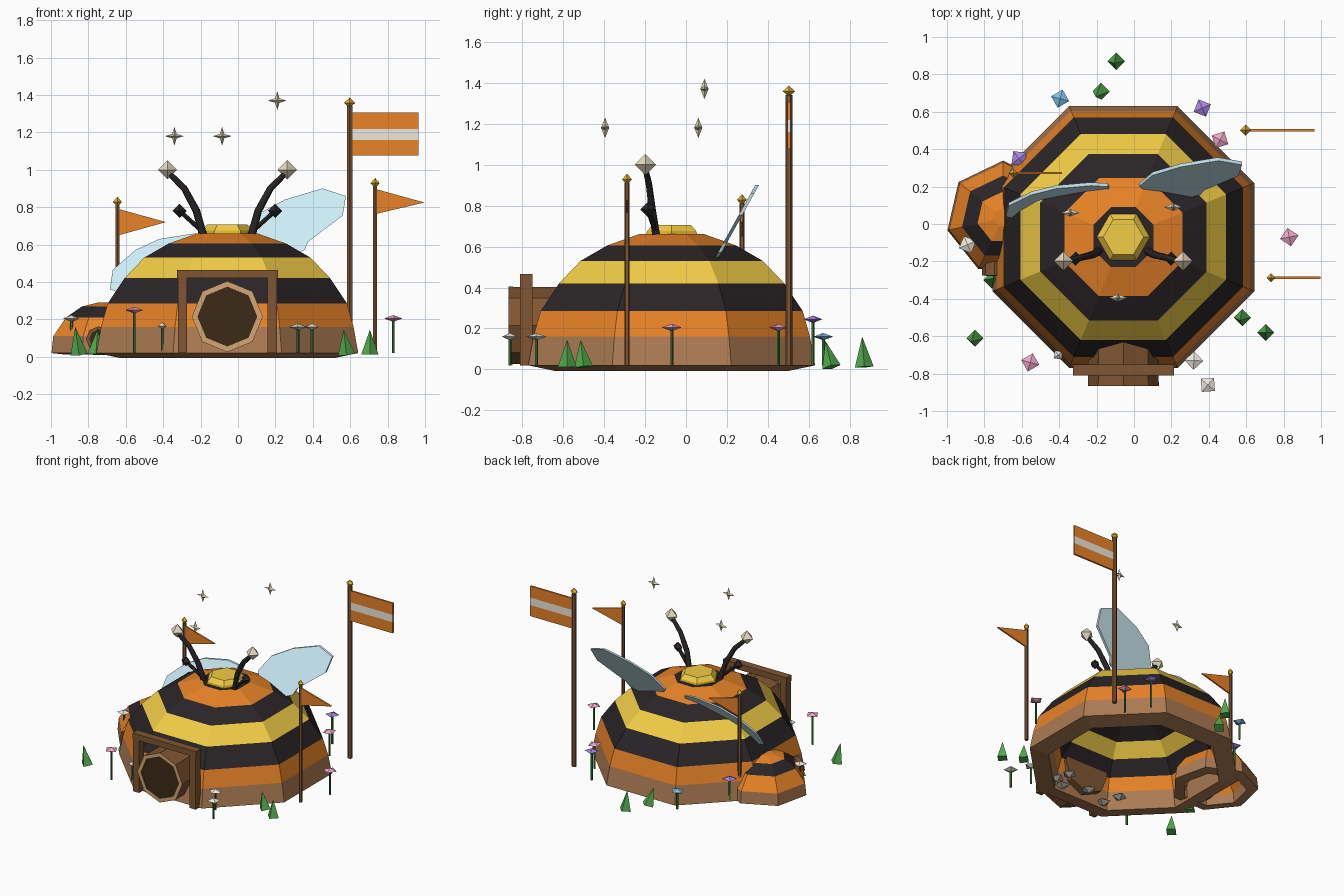
import bpy, bmesh
from math import pi, cos, sin
from mathutils import Vector, Matrix

if "Cube" in bpy.data.objects:
    bpy.data.objects.remove(bpy.data.objects["Cube"])

COLORS = {
    "orange": (0.91, 0.51, 0.17), "yellow": (0.95, 0.80, 0.28), "black": (0.18, 0.16, 0.17),
    "earth": (0.67, 0.48, 0.33), "wood": (0.50, 0.34, 0.21), "tan": (0.83, 0.65, 0.45),
    "dark": (0.25, 0.18, 0.12), "cream": (0.90, 0.86, 0.74), "gold": (0.88, 0.70, 0.18),
    "wing_blue": (0.80, 0.93, 0.97), "white": (0.93, 0.91, 0.87), "pink": (0.94, 0.64, 0.78),
    "purple": (0.65, 0.52, 0.90), "sky": (0.50, 0.75, 0.92), "green": (0.33, 0.67, 0.31),
    "stem": (0.22, 0.45, 0.22), "grey": (0.66, 0.65, 0.63),
}
MATS = {}
for key, rgb in COLORS.items():
    MATS[key] = bpy.data.materials.new(key)
    MATS[key].diffuse_color = (*[c ** 2.2 for c in rgb], 1)


def make(name, bm, *colors):
    bmesh.ops.recalc_face_normals(bm, faces=bm.faces)
    me = bpy.data.meshes.new(name)
    bm.to_mesh(me)
    bm.free()
    for c in colors:
        me.materials.append(MATS[c])
    ob = bpy.data.objects.new(name, me)
    bpy.context.collection.objects.link(ob)
    return ob


def lathe(name, center, profile, colors, n, phase, cap=True, base=False):
    """Faceted body of revolution, one colour per band, last colour for the cap."""
    bm = bmesh.new()
    rings = [[bm.verts.new((center[0] + r * cos(phase + 2 * pi * i / n),
                            center[1] + r * sin(phase + 2 * pi * i / n), z))
              for i in range(n)] for r, z in profile]
    names = list(dict.fromkeys(colors))
    for k in range(len(rings) - 1):
        for i in range(n):
            j = (i + 1) % n
            f = bm.faces.new((rings[k][i], rings[k][j], rings[k + 1][j], rings[k + 1][i]))
            f.material_index = names.index(colors[k])
    if cap:
        bm.faces.new(rings[-1]).material_index = names.index(colors[-1])
    if base:
        bm.faces.new(rings[0][::-1])
    return make(name, bm, *names)


def shell(ob, t):
    m = ob.modifiers.new("wall", "SOLIDIFY")
    m.thickness, m.offset = t, -1


def rod(name, a, b, r1, color, n=6, r2=None):
    a, b = Vector(a), Vector(b)
    d = b - a
    M = Matrix.Translation((a + b) / 2) @ Vector((0, 0, 1)).rotation_difference(d).to_matrix().to_4x4()
    bm = bmesh.new()
    bmesh.ops.create_cone(bm, cap_ends=True, segments=n, radius1=r1,
                          radius2=r1 if r2 is None else r2, depth=d.length, matrix=M)
    bmesh.ops.remove_doubles(bm, verts=bm.verts, dist=1e-5)
    return make(name, bm, color)


def gem(name, p, r, h, color, turn=0.0):
    """Octahedron with radius r and half height h."""
    bm = bmesh.new()
    ring = [bm.verts.new((p[0] + r * cos(turn + i * pi / 2), p[1] + r * sin(turn + i * pi / 2), p[2]))
            for i in range(4)]
    for s in (h, -h):
        tip = bm.verts.new((p[0], p[1], p[2] + s))
        for i in range(4):
            bm.faces.new((ring[i], ring[(i + 1) % 4], tip))
    return make(name, bm, color)


def box(name, lo, hi, color):
    lo, hi = Vector(lo), Vector(hi)
    bm = bmesh.new()
    bmesh.ops.create_cube(bm, size=1, matrix=Matrix.Translation((lo + hi) / 2)
                          @ Matrix.Diagonal((*(hi - lo), 1)))
    return make(name, bm, color)


def plate(name, outline, y_at, color, t=0.012):
    """Thin plate from an x-z outline; y_at gives y for a height."""
    bm = bmesh.new()
    front = [bm.verts.new((x, y_at(z) - t / 2, z)) for x, z in outline]
    back = [bm.verts.new((x, y_at(z) + t / 2, z)) for x, z in outline]
    bm.faces.new(front)
    bm.faces.new(back[::-1])
    for i in range(len(front)):
        j = (i + 1) % len(front)
        bm.faces.new((front[i], back[i], back[j], front[j]))
    return make(name, bm, color)


CX, CY = -0.057, -0.07

# Main striped dome and its golden cap
k = 1 / cos(pi / 8)
prof = [(0.70, 0.02), (0.675, 0.16), (0.64, 0.285), (0.55, 0.42), (0.445, 0.53), (0.315, 0.605), (0.16, 0.66)]
shell(lathe("main_dome", (CX, CY), [(r * k, z) for r, z in prof],
            ["earth", "orange", "black", "yellow", "black", "orange", "black"], 8, pi / 8), 0.14)
lathe("dome_cap", (CX, CY), [(0.145, 0.655), (0.138, 0.675), (0.108, 0.706)],
      ["gold", "yellow", "yellow"], 6, 0, base=True)

# Small side dome with its little round door
shell(lathe("side_dome", (-0.70, 0.034), [(0.305, 0.02), (0.295, 0.11), (0.225, 0.21), (0.14, 0.268), (0.05, 0.29)],
            ["earth", "orange", "black", "orange", "orange"], 7, pi / 2), 0.08)
rod("side_door", (-0.745, -0.1, 0.095), (-0.745, -0.275, 0.095), 0.068, "wood", 8)
rod("side_door_hole", (-0.745, -0.26, 0.095), (-0.745, -0.279, 0.095), 0.05, "dark", 8)

# Entrance tunnel, rim, dark opening and timber frame
rod("tunnel", (CX, -0.58, 0.215), (CX, -0.85, 0.215), 0.188, "wood", 8)
bm = bmesh.new()
loops = []
for r, y in ((0.19, -0.845), (0.19, -0.866), (0.16, -0.866), (0.16, -0.845)):
    loops.append([bm.verts.new((CX + r * cos(i * pi / 4), y, 0.215 + r * sin(i * pi / 4))) for i in range(8)])
for a in range(4):
    for i in range(8):
        j = (i + 1) % 8
        f = bm.faces.new((loops[a][i], loops[a][j], loops[(a + 1) % 4][j], loops[(a + 1) % 4][i]))
        f.material_index = 0 if a == 1 else 1
make("tunnel_rim", bm, "tan", "wood")
rod("tunnel_opening", (CX, -0.84, 0.215), (CX, -0.858, 0.215), 0.165, "dark", 8)
for s in (-1, 1):
    xs = sorted((CX + s * 0.215, CX + s * 0.265))
    box("frame_post", (xs[0], -0.81, 0.02), (xs[1], -0.75, 0.43), "wood")
box("frame_lintel", (CX - 0.27, -0.81, 0.42), (CX + 0.27, -0.75, 0.465), "wood")

# Wings share one tilted plane
def tilt(z):
    return 0.15 + 0.556 * (z - 0.545)
plate("right_wing", [(0.03, 0.655), (0.10, 0.76), (0.25, 0.84), (0.45, 0.90), (0.577, 0.86), (0.56, 0.755),
                     (0.375, 0.615), (0.355, 0.57), (0.27, 0.535), (0.06, 0.60)], tilt, "wing_blue", 0.018)
plate("left_wing", [(-0.14, 0.65), (-0.23, 0.66), (-0.42, 0.63), (-0.55, 0.57), (-0.67, 0.465), (-0.685, 0.36),
                    (-0.62, 0.34), (-0.42, 0.40), (-0.25, 0.46), (-0.12, 0.57)], tilt, "wing_blue", 0.018)

# Antennae with pale tips and short knobbed side feelers
for s in (-1, 1):
    cu = bpy.data.curves.new("antenna", "CURVE")
    cu.dimensions = "3D"
    cu.bevel_depth, cu.bevel_resolution, cu.use_fill_caps = 0.02, 1, True
    sp = cu.splines.new("POLY")
    path = [(0.13, -0.145, 0.65, 1.1), (0.165, -0.165, 0.78, 1), (0.23, -0.18, 0.90, 0.9), (0.31, -0.198, 0.98, 0.75)]
    sp.points.add(len(path) - 1)
    for pt, (x, y, z, r) in zip(sp.points, path):
        pt.co, pt.radius = (CX + s * x, y, z, 1), r
    cu.materials.append(MATS["black"])
    bpy.context.collection.objects.link(bpy.data.objects.new("antenna", cu))
    gem("antenna_tip", (CX + s * 0.32, -0.198, 1.0), 0.052, 0.052, "cream")
    rod("feeler", (CX + s * 0.145, -0.15, 0.68), (CX + s * 0.255, -0.185, 0.78), 0.013, "black")
    gem("feeler_knob", (CX + s * 0.255, -0.185, 0.78), 0.038, 0.038, "black")

# Floating four-pointed stars
for x, y, z in ((-0.34, 0.06, 1.18), (-0.085, -0.395, 1.18), (0.21, 0.09, 1.37)):
    bm = bmesh.new()
    ring = []
    for i in range(8):
        r = 0.017 if i % 2 else 0.05
        ring.append(bm.verts.new((x + r * cos(i * pi / 4), y, z + r * sin(i * pi / 4))))
    for d in (-0.02, 0.02):
        c = bm.verts.new((x, y + d, z))
        for i in range(8):
            bm.faces.new((ring[i], ring[(i + 1) % 8], c))
    make("star", bm, "cream")

# Flag poles, finials, flags
for x, y, top in ((0.597, 0.502, 1.34), (0.733, -0.288, 0.91), (-0.645, 0.273, 0.81)):
    r = 0.017 if top > 1 else 0.013
    rod("flag_pole", (x, y, 0.02), (x, y, top), r, "wood")
    gem("pole_finial", (x, y, top + 0.018), 0.03 if top > 1 else 0.024, 0.028, "gold")
for z0, z1, c in ((1.075, 1.16, "orange"), (1.16, 1.217, "white"), (1.217, 1.305, "orange")):
    box("flag_stripe", (0.61, 0.495, z0), (0.965, 0.509, z1), c)
plate("right_pennant", [(0.743, 0.895), (0.743, 0.765), (0.997, 0.825)], lambda z: -0.288, "orange")
plate("left_pennant", [(-0.637, 0.79), (-0.637, 0.65), (-0.385, 0.72)], lambda z: 0.273, "orange")

# Flowers
for i, (x, y, z, c) in enumerate((
        (-0.89, -0.11, 0.205, "white"), (-0.555, -0.74, 0.25, "pink"), (-0.405, -0.70, 0.165, "white"),
        (0.32, -0.73, 0.16, "white"), (0.395, -0.86, 0.16, "white"), (0.83, -0.07, 0.205, "pink"),
        (0.46, 0.45, 0.205, "pink"), (0.365, 0.62, 0.245, "purple"), (-0.395, 0.67, 0.16, "sky"),
        (-0.615, 0.35, 0.19, "purple"))):
    rod("flower_stem", (x, y, 0.02), (x, y, z), 0.008, "stem", 5)
    gem("flower_head", (x, y, z), 0.03 if i == 2 else 0.05, 0.018, c, 0.4 + i * 0.9)

# Grass tufts
for x, y, h, lean in ((-0.85, -0.61, 0.16, -0.02), (0.58, -0.50, 0.145, -0.015), (0.705, -0.58, 0.145, 0.0),
                      (-0.095, 0.87, 0.16, -0.01), (-0.175, 0.71, 0.14, -0.03), (-0.76, -0.30, 0.15, 0.01)):
    rod("grass_tuft", (x, y, 0.012), (x + lean, y + lean, h), 0.046, "green", 4, 0.0)

# Flat stones on the ground around the entrance
for i, (x, y) in enumerate(((0.19, -0.47), (0.13, -0.62), (0.22, -0.57), (-0.24, -0.62),
                            (-0.28, -0.49), (-0.05, -0.55))):
    gem("ground_stone", (x, y, 0.03), 0.055, 0.03, "grey", i * 0.7)

for m in bpy.data.materials:
    if m.users and not m.is_grease_pencil:
        m.use_nodes = True
        m.node_tree.nodes["Principled BSDF"].inputs["Base Color"].default_value = m.diffuse_color
